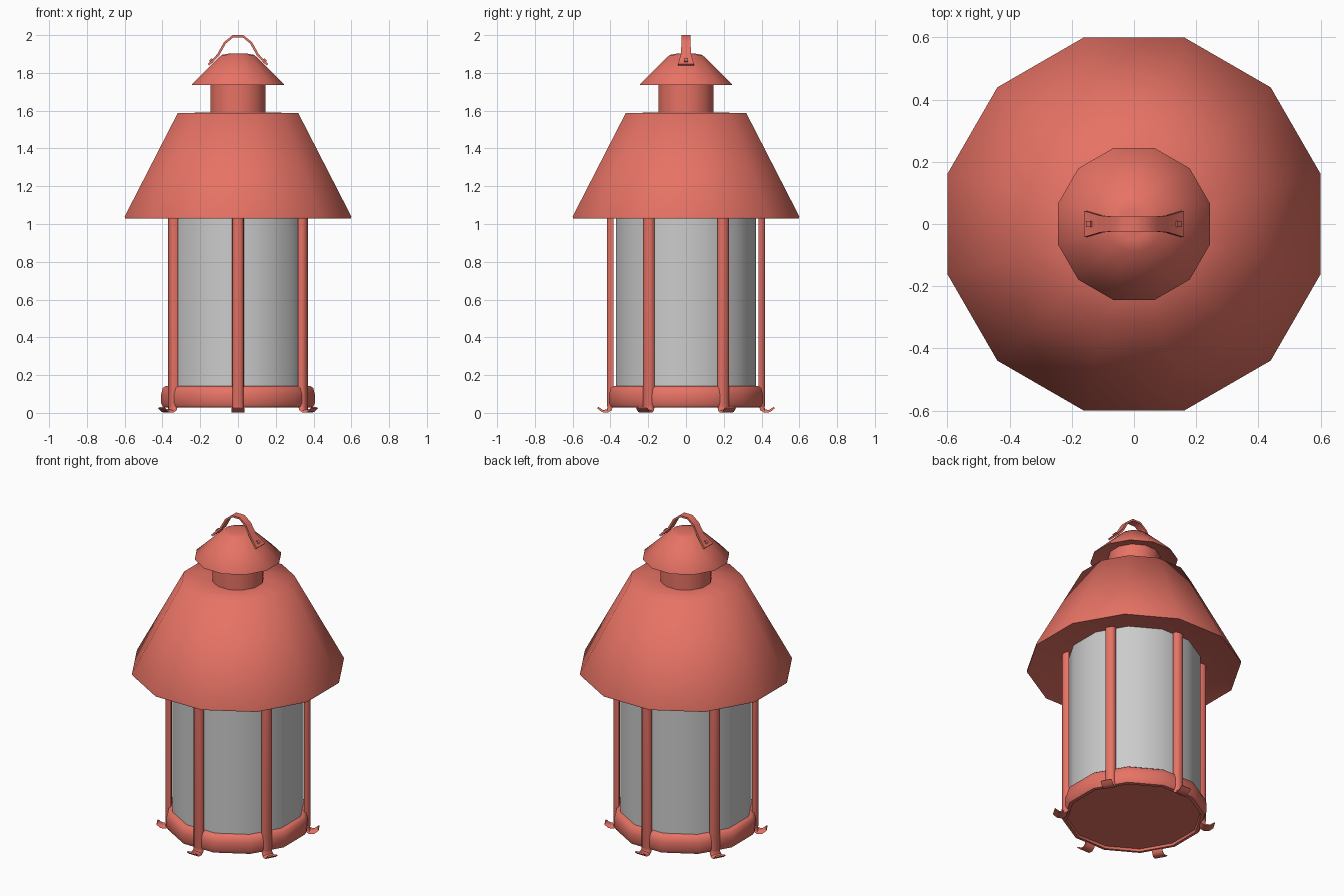
import bpy, bmesh
from math import sin, cos, radians, atan2
from mathutils import Matrix, Vector

if "Cube" in bpy.data.objects:
    bpy.data.objects.remove(bpy.data.objects["Cube"])

red = bpy.data.materials.new("red_metal")
red.diffuse_color = (0.8, 0.17, 0.13, 1)
red.use_nodes = True
red.node_tree.nodes["Principled BSDF"].inputs["Base Color"].default_value = red.diffuse_color
SIDES = 12


def finish(name, bm, mat, angle):
    bmesh.ops.recalc_face_normals(bm, faces=bm.faces)
    me = bpy.data.meshes.new(name)
    bm.to_mesh(me)
    bm.free()
    ob = bpy.data.objects.new(name, me)
    bpy.context.collection.objects.link(ob)
    if mat:
        me.materials.append(mat)
    bpy.ops.object.select_all(action='DESELECT')
    ob.select_set(True)
    bpy.context.view_layer.objects.active = ob
    bpy.ops.object.shade_smooth_by_angle(angle=radians(angle))
    return ob


def lathe(name, profile, mat=red, angle=50):
    """Turn a (radius, z) profile into a 12-sided solid; ends are capped."""
    bm = bmesh.new()
    rings = []
    for r, z in profile:
        rings.append([bm.verts.new((r * cos(radians(15 + 30 * i)),
                                    r * sin(radians(15 + 30 * i)), z))
                      for i in range(SIDES)])
    for a, b in zip(rings, rings[1:]):
        for i in range(SIDES):
            j = (i + 1) % SIDES
            bm.faces.new((a[i], a[j], b[j], b[i]))
    bm.faces.new(rings[0])
    bm.faces.new(rings[-1])
    return finish(name, bm, mat, angle)


def sweep(name, path, section, turn=0):
    """Sweep a section along stations of (x, z, half_width, thickness)."""
    bm = bmesh.new()
    rings = []
    for k, (x, z, w, t) in enumerate(path):
        p, q = path[max(k - 1, 0)], path[min(k + 1, len(path) - 1)]
        n = Vector((p[1] - q[1], q[0] - p[0])).normalized()
        rings.append([bm.verts.new((x + n.x * t * v, w * u, z + n.y * t * v))
                      for u, v in section])
    m = len(section)
    for a, b in zip(rings, rings[1:]):
        for i in range(m):
            j = (i + 1) % m
            bm.faces.new((a[i], a[j], b[j], b[i]))
    bm.faces.new(rings[0])
    bm.faces.new(rings[-1])
    bm.transform(Matrix.Rotation(radians(turn), 4, 'Z'))
    return finish(name, bm, red, 50)


# Base tray with a rounded rim
lathe("base", [(0.385, 0.042), (0.39, 0.028), (0.41, 0.03), (0.421, 0.05),
               (0.421, 0.10), (0.412, 0.132), (0.395, 0.143), (0.37, 0.143)])

# Glass cylinder
lathe("glass", [(0.385, 0.06), (0.385, 1.12)], None)

# Roof with a shallow recessed underside
lathe("roof", [(0.38, 1.085), (0.62, 1.03), (0.621, 1.04), (0.33, 1.588), (0.14, 1.59)],
      angle=70)

# Chimney and its cap
lathe("chimney", [(0.15, 1.57), (0.15, 1.78)])
lathe("chimney_cap", [(0.14, 1.77), (0.253, 1.735), (0.253, 1.74), (0.09, 1.895),
                      (0.05, 1.902)], angle=70)

# Six half-round posts ending in curled feet
half_round = [(-1, 0), (-0.9, 0.6), (-0.5, 0.95), (0.5, 0.95), (0.9, 0.6), (1, 0)]
post = [(0.385, 1.10, 0.031, 0.036), (0.385, 0.04, 0.031, 0.036),
        (0.393, 0.014, 0.031, 0.03), (0.415, 0.001, 0.034, 0.018),
        (0.445, 0.004, 0.034, 0.013), (0.470, 0.024, 0.034, 0.010)]
for i in range(6):
    sweep(f"post_{i + 1}", post, half_round, 30 + 60 * i)

# Strap handle with flared ends lying on the cap
flat = [(-1, 0), (-1, 1), (1, 1), (1, 0)]
half = [(0.152, 1.838, 0.042, 0.012), (0.10, 1.892, 0.027, 0.012),
        (0.065, 1.955, 0.024, 0.012), (0.025, 1.988, 0.024, 0.012)]
strap = [(-x, z, w, t) for x, z, w, t in half] + half[::-1]
sweep("handle", strap, flat)

# Square rivets on the handle ends
for side, s in (("left", -1), ("right", 1)):
    bm = bmesh.new()
    bmesh.ops.create_cube(bm, size=0.02)
    bm.transform(Matrix.Translation((s * 0.14, 0, 1.864))
                 @ Matrix.Rotation(s * atan2(0.054, 0.052), 4, 'Y'))
    finish(f"rivet_{side}", bm, red, 30)
